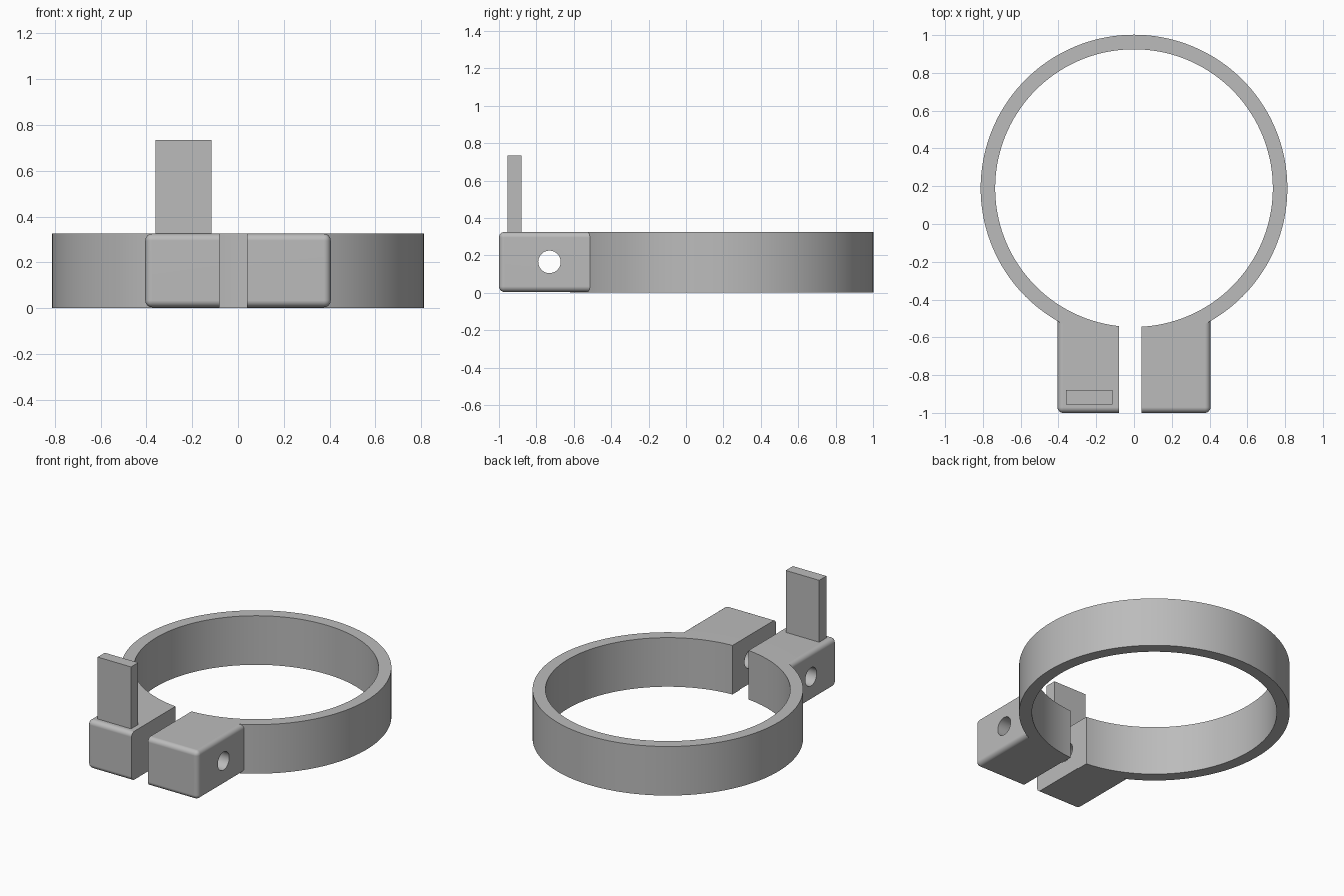
import bpy
import bmesh
import math
from mathutils import Matrix, Vector

if "Cube" in bpy.data.objects:
    bpy.data.objects.remove(bpy.data.objects["Cube"], do_unlink=True)

HEIGHT = 0.325
RING_Y = 0.19

grey = bpy.data.materials.new("plain_grey")
grey.use_nodes = True
grey.diffuse_color = (0.5, 0.5, 0.5, 1)
grey.node_tree.nodes["Principled BSDF"].inputs["Base Color"].default_value = (0.5, 0.5, 0.5, 1)


def finish(name, bm):
    mesh = bpy.data.meshes.new(name)
    bm.to_mesh(mesh)
    bm.free()
    mesh.materials.append(grey)
    obj = bpy.data.objects.new(name, mesh)
    bpy.context.collection.objects.link(obj)
    return obj


def box(name, low, high, round_edges=None, radius=0.03):
    low, high = Vector(low), Vector(high)
    bm = bmesh.new()
    bmesh.ops.create_cube(bm, size=1)
    bmesh.ops.scale(bm, vec=high - low, verts=bm.verts)
    bmesh.ops.translate(bm, vec=(low + high) / 2, verts=bm.verts)
    if round_edges:
        edges = [e for e in bm.edges if round_edges((e.verts[0].co + e.verts[1].co) / 2)]
        bmesh.ops.bevel(bm, geom=edges, offset=radius, segments=6, profile=0.5, affect='EDGES')
    return finish(name, bm)


def cylinder(name, radius, depth, centre, sides, axis='Z'):
    bm = bmesh.new()
    bmesh.ops.create_cone(bm, cap_ends=True, segments=sides, radius1=radius, radius2=radius, depth=depth)
    turn = Matrix.Rotation(math.pi / 2, 4, 'Y') if axis == 'X' else Matrix()
    bmesh.ops.transform(bm, matrix=Matrix.Translation(centre) @ turn, verts=bm.verts)
    return finish(name, bm)


def combine(target, tool, operation):
    tool.hide_render = True
    mod = target.modifiers.new(operation.lower(), 'BOOLEAN')
    mod.operation, mod.solver, mod.object = operation, 'EXACT', tool
    bpy.context.view_layer.objects.active = target
    bpy.ops.object.modifier_apply(modifier=mod.name)
    bpy.data.objects.remove(tool, do_unlink=True)


# Split ring with two rounded clamping lugs
ring = cylinder("clamp_ring", 0.812, HEIGHT, (0, RING_Y, HEIGHT / 2), 144)
lugs = box("lug_block", (-0.405, -1, 0.004), (0.405, -0.45, HEIGHT), lambda mid: mid.y < -0.5)
combine(ring, lugs, 'UNION')

# Bore, slit and bolt hole
combine(ring, cylinder("bore", 0.735, 1, (0, RING_Y, HEIGHT / 2), 144), 'DIFFERENCE')
combine(ring, box("slit", (-0.08, -1.2, -0.2), (0.04, -0.3, 0.6)), 'DIFFERENCE')
combine(ring, cylinder("bolt_hole", 0.06, 2, (0, -0.73, 0.165), 48, 'X'), 'DIFFERENCE')

# Upright tab on the right lug
tab = box("upright_tab", (-0.36, -0.955, HEIGHT - 0.005), (-0.115, -0.88, 0.735))

# Smooth shading with crisp corners
bpy.ops.object.select_all(action='DESELECT')
ring.select_set(True)
bpy.context.view_layer.objects.active = ring
bpy.ops.object.shade_smooth_by_angle(angle=math.radians(30))
weighted = ring.modifiers.new("weighted_normals", 'WEIGHTED_NORMAL')
weighted.keep_sharp = True
